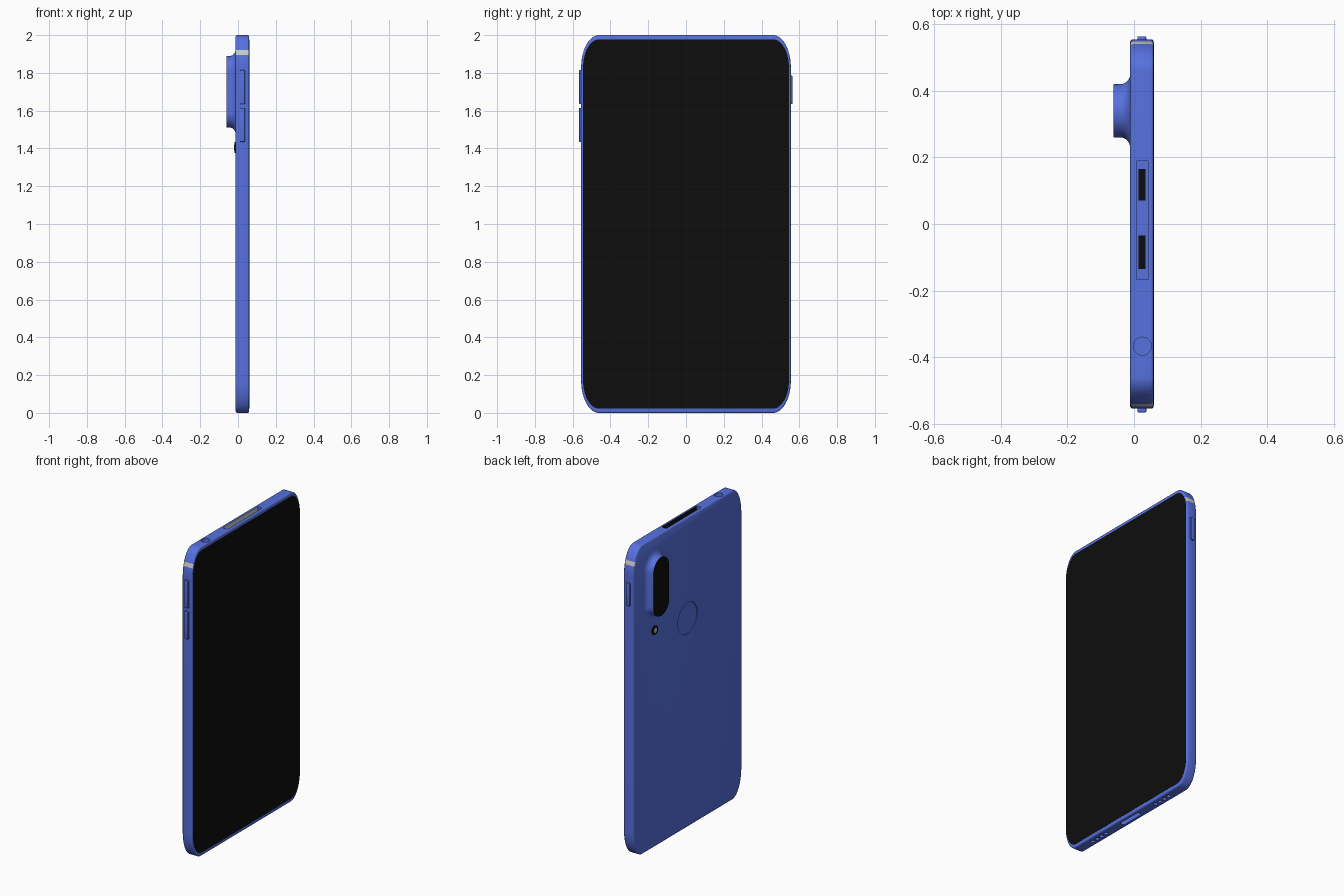
import bpy, bmesh, math

if "Cube" in bpy.data.objects:
    bpy.data.objects.remove(bpy.data.objects["Cube"])

def material(name, rgb):
    m = bpy.data.materials.new(name)
    m.diffuse_color = (*rgb, 1)
    m.use_nodes = True
    m.node_tree.nodes["Principled BSDF"].inputs["Base Color"].default_value = m.diffuse_color
    return m

BLUE = material("blue_metal", (0.095, 0.165, 0.74))
BLACK = material("black_glass", (0.004, 0.004, 0.004))
GREY = material("light_grey", (0.62, 0.62, 0.60))
FLASH = material("flash_lens", (0.5, 0.48, 0.38))

def finish(name, bm, mats):
    bmesh.ops.remove_doubles(bm, verts=bm.verts, dist=1e-5)
    bmesh.ops.recalc_face_normals(bm, faces=bm.faces)
    me = bpy.data.meshes.new(name)
    bm.to_mesh(me)
    bm.free()
    ob = bpy.data.objects.new(name, me)
    bpy.context.collection.objects.link(ob)
    for m in mats:
        me.materials.append(m)
    return ob

def smooth(ob, angle=35):
    bpy.ops.object.select_all(action='DESELECT')
    ob.select_set(True)
    bpy.context.view_layer.objects.active = ob
    bpy.ops.object.shade_smooth_by_angle(angle=math.radians(angle))

def outline(hy, hz, ry, rz, n=14):
    """Rounded rectangle in the y-z plane with elliptical corners."""
    pts = []
    for q, (sy, sz) in enumerate([(1, 1), (-1, 1), (-1, -1), (1, -1)]):
        for i in range(n + 1):
            a = math.pi / 2 * (q + i / n)
            pts.append((sy * (hy - ry) + ry * math.cos(a), sz * (hz - rz) + rz * math.sin(a)))
    return pts

def loft(cy, cz, rings):
    """Skin rounded rectangles (x, hy, hz, ry, rz) along x and cap both ends."""
    bm = bmesh.new()
    loops = [[bm.verts.new((x, cy + y, cz + z)) for y, z in outline(*r)] for x, *r in rings]
    n = len(loops[0])
    for a, b in zip(loops, loops[1:]):
        for i in range(n):
            j = (i + 1) % n
            bm.faces.new((a[i], a[j], b[j], b[i]))
    bm.faces.new(loops[0])
    bm.faces.new(loops[-1])
    return bm

def box(lo, hi, bevel=0):
    bm = bmesh.new()
    bmesh.ops.create_cube(bm, size=1)
    for v in bm.verts:
        v.co = [(l + h) / 2 + c * (h - l) for l, h, c in zip(lo, hi, v.co)]
    if bevel:
        bmesh.ops.bevel(bm, geom=bm.edges[:], offset=bevel, segments=3,
                        profile=0.5, affect='EDGES')
    return bm

def drill(x, y, z, r, depth):
    bm = bmesh.new()
    bmesh.ops.create_cone(bm, cap_ends=True, segments=32, radius1=r, radius2=r, depth=depth)
    bmesh.ops.translate(bm, verts=bm.verts, vec=(x, y, z))
    return bm

# Body with softened front and back rims
rims = [(-0.012, 0.008), (-0.010, 0.004), (-0.007, 0.001), (-0.004, 0),
        (0.051, 0), (0.055, 0.001), (0.058, 0.004), (0.059, 0.008)]
bm = loft(0, 1, [(x, 0.555 - d, 1 - d, 0.095 - d, 0.17 - d) for x, d in rims])
# Antenna bands: cut two lines and colour the side faces between them
for z in (1.894, 1.92):
    bmesh.ops.bisect_plane(bm, geom=bm.verts[:] + bm.edges[:] + bm.faces[:],
                           plane_co=(0, 0, z), plane_no=(0, 0, 1))
bmesh.ops.recalc_face_normals(bm, faces=bm.faces)
for f in bm.faces:
    if 1.894 < f.calc_center_median().z < 1.92 and abs(f.normal.y) > 0.35:
        f.material_index = 1
body = finish("phone_body", bm, [BLUE, GREY, BLACK])

# Cutters: top grille pocket, audio jack, charging port, speaker holes, sensor dish
pocket = box((0.008, -0.167, 1.97), (0.042, 0.19, 2.02))
for f in pocket.faces:
    c = f.calc_center_median()
    f.material_index = 1 if c.x < 0.01 else 2 if c.x > 0.04 else 0
cuts = [pocket,
        drill(0.025, -0.367, 2.0, 0.027, 0.06),
        box((0.010, -0.083, -0.04), (0.040, 0.083, 0.03), 0.012),
        loft(0, 1.35, [(x, 0.1, 0.1, 0.1, 0.1) for x in (-0.03, -0.007)])]
for s in (-1, 1):
    for i in range(4):
        cuts.append(drill(0.025, s * (0.225 + 0.04 * i), 0, 0.013, 0.05))
for c in cuts:
    cutter = finish("cutter", c, [BLUE, GREY, BLACK])
    cutter.hide_render = True
    mod = body.modifiers.new("cut", 'BOOLEAN')
    mod.operation = 'DIFFERENCE'
    mod.solver = 'EXACT'
    mod.object = cutter
    bpy.context.view_layer.objects.active = body
    bpy.ops.object.modifier_apply(modifier=mod.name)
    bpy.data.objects.remove(cutter)
smooth(body)

# Screen
smooth(finish("screen", loft(0, 1, [(x, 0.545, 0.978, 0.085, 0.15) for x in (0.054, 0.06)]), [BLACK]))

# Dark slots in the top pocket
for k, (a, b) in enumerate([(-0.135, -0.035), (0.07, 0.165)]):
    finish(f"top_slot_{k + 1}", box((0.013, a, 1.965), (0.035, b, 1.974)), [BLACK])

# Side buttons: two volume keys on one side, power key on the other
for name, y0, y1, z0, z1 in [("volume_up", -0.566, -0.54, 1.635, 1.815),
                             ("volume_down", -0.566, -0.54, 1.435, 1.615),
                             ("power_button", 0.54, 0.564, 1.635, 1.785)]:
    smooth(finish(name, box((0.010, y0, z0), (0.037, y1, z1), 0.004), [BLUE]))

# Camera bump: concave flare into a straight pill
rings = []
for i in range(9):
    t = math.pi / 2 * i / 8
    e = 1 - math.sin(t)
    hy, hz = 0.08 + 0.033 * e, 0.19 + 0.045 * e
    rings.append((-0.011 - 0.03 * (1 - math.cos(t)), hy, hz, hy, hy))
rings.append((-0.0605, 0.08, 0.19, 0.08, 0.08))
smooth(finish("camera_bump", loft(0.34, 1.70, rings), [BLUE]))
finish("camera_glass", loft(0.34, 1.70, [(x, 0.079, 0.189, 0.079, 0.079) for x in (-0.058, -0.062)]), [BLACK])

# Flash: black ring with a pale centre
for name, r, x, m in [("flash_ring", 0.028, -0.019, BLACK), ("flash_centre", 0.016, -0.020, FLASH)]:
    smooth(finish(name, loft(0.34, 1.405, [(-0.011, r, r, r, r), (x, r, r, r, r)]), [m]))
